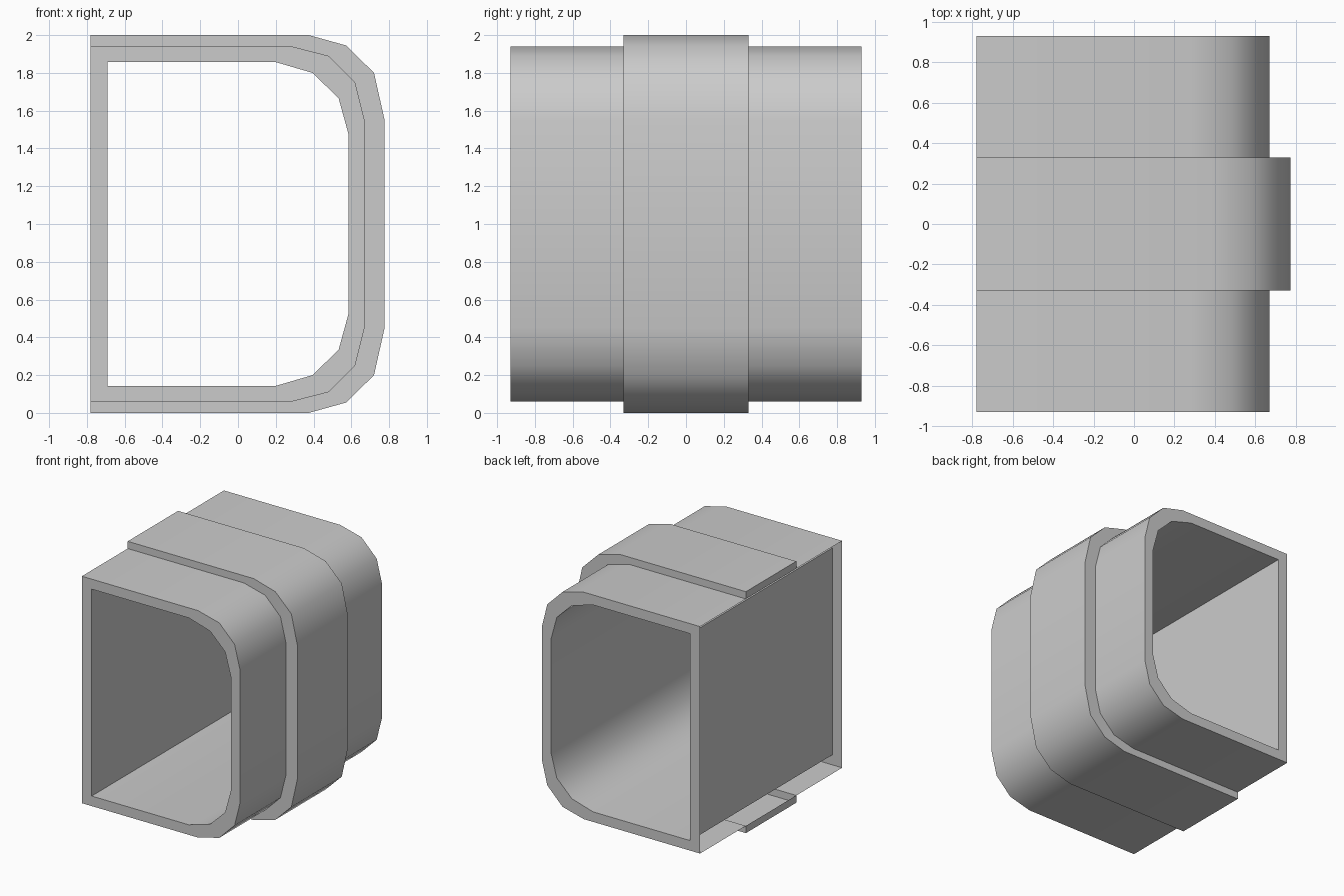
import bpy, bmesh, math

if "Cube" in bpy.data.objects:
    bpy.data.objects.remove(bpy.data.objects["Cube"])

# Upper half of each cross-section (x, z), left to right; mirrored about z = 1
SHELL = [(-.78, 1.94), (.285, 1.94), (.48, 1.89), (.62, 1.75), (.67, 1.55)]
BORE = [(-.69, 1.857), (.2, 1.857), (.395, 1.80), (.533, 1.665), (.585, 1.475)]
BAND = [(-.78, 2.0), (.375, 2.0), (.573, 1.945), (.72, 1.80), (.775, 1.555)]


def ring(bm, half, y):
    pts = half + [(x, 2 - z) for x, z in reversed(half)]
    return [bm.verts.new((x, y, z)) for x, z in pts]


def skin(bm, a, b, closed):
    n = len(a)
    for i in range(n if closed else n - 1):
        j = (i + 1) % n
        bm.faces.new((a[i], a[j], b[j], b[i]))


def finish(bm, name):
    mesh = bpy.data.meshes.new(name)
    bm.to_mesh(mesh)
    bm.free()
    ob = bpy.data.objects.new(name, mesh)
    bpy.context.collection.objects.link(ob)
    bpy.ops.object.select_all(action='DESELECT')
    ob.select_set(True)
    bpy.context.view_layer.objects.active = ob
    bpy.ops.object.shade_smooth_by_angle(angle=math.radians(40))


# Sleeve: outer skin open on the wall side and under the collar, end rims, bore
bm = bmesh.new()
s = [ring(bm, SHELL, y) for y in (-.93, -.33, .33, .93)]
front, back = ring(bm, BORE, -.93), ring(bm, BORE, .93)
skin(bm, s[0], s[1], False)
skin(bm, s[2], s[3], False)
skin(bm, s[3], back, True)
skin(bm, back, front, True)
skin(bm, front, s[0], True)
finish(bm, "sleeve")

# Collar: raised middle band with stepped sides and two small left end faces
bm = bmesh.new()
c = [ring(bm, p, y) for p, y in ((SHELL, -.33), (BAND, -.33), (BAND, .33), (SHELL, .33))]
for a, b in zip(c, c[1:]):
    skin(bm, a, b, False)
bm.faces.new([r[0] for r in c])
bm.faces.new([r[-1] for r in reversed(c)])
finish(bm, "collar")
